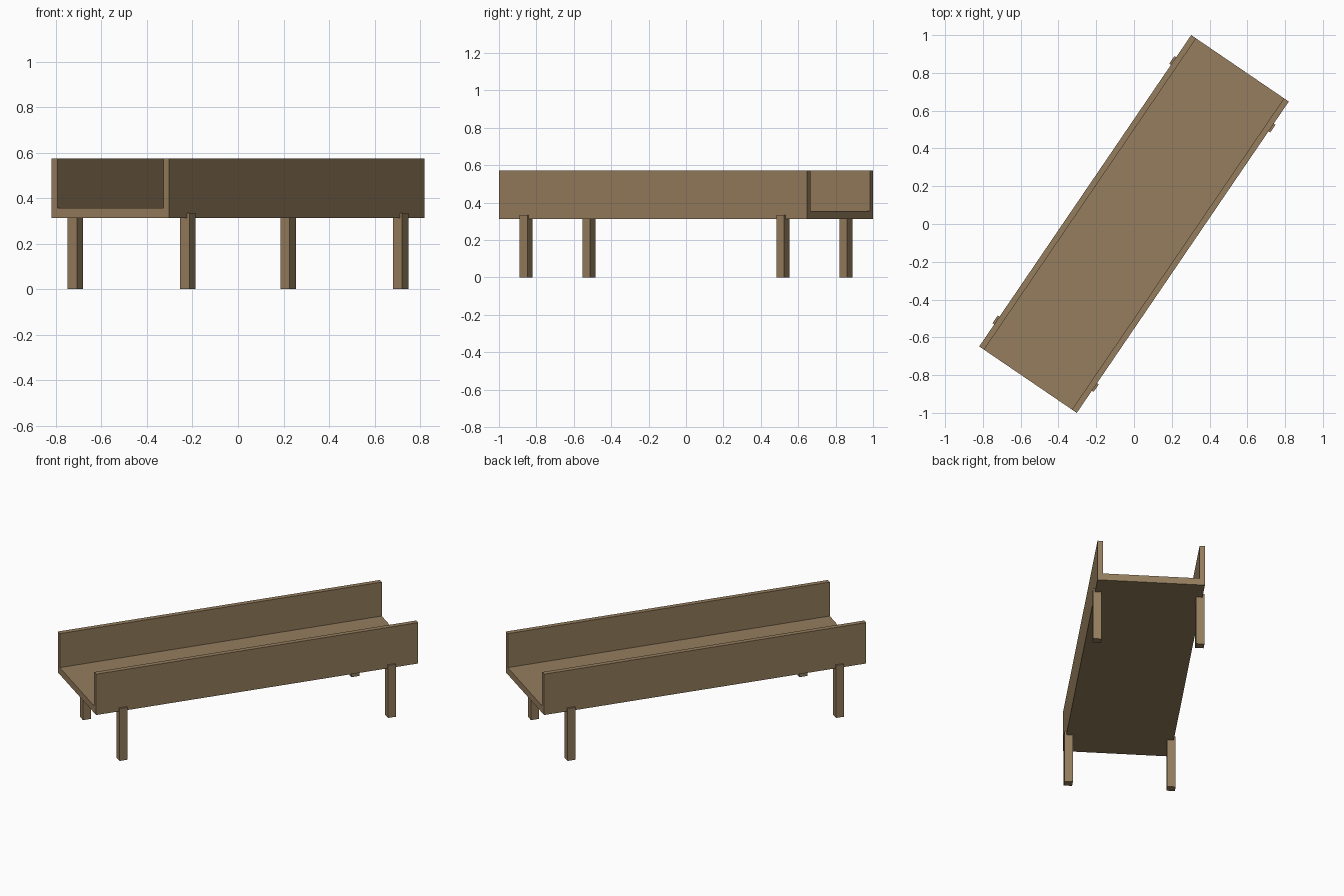
import bpy, bmesh, math
from mathutils import Matrix

if "Cube" in bpy.data.objects:
    bpy.data.objects.remove(bpy.data.objects["Cube"])

TURN = Matrix.Rotation(math.radians(55.75), 4, 'Z')   # whole bench is turned in plan
LENGTH, WIDTH, BOARD = 1.994, 0.625, 0.031
Z_BOTTOM, Z_SEAT, Z_TOP = 0.312, 0.356, 0.573
LEG, LEG_TOP = 0.049, 0.335

wood = bpy.data.materials.new("wood")
wood.diffuse_color = (0.30, 0.205, 0.11, 1)
wood.use_nodes = True
wood.node_tree.nodes["Principled BSDF"].inputs["Base Color"].default_value = wood.diffuse_color


def finish(name, bm):
    bmesh.ops.recalc_face_normals(bm, faces=bm.faces)
    mesh = bpy.data.meshes.new(name)
    bm.to_mesh(mesh)
    bm.free()
    mesh.materials.append(wood)
    obj = bpy.data.objects.new(name, mesh)
    obj.matrix_world = TURN @ obj.matrix_world
    bpy.context.collection.objects.link(obj)
    return obj


# Seat board with two side boards: one U profile pushed along the length
h, i = WIDTH / 2, WIDTH / 2 - BOARD
profile = [(-h, Z_BOTTOM), (h, Z_BOTTOM), (h, Z_TOP), (i, Z_TOP),
           (i, Z_SEAT), (-i, Z_SEAT), (-i, Z_TOP), (-h, Z_TOP)]
bm = bmesh.new()
end = bm.faces.new([bm.verts.new((-LENGTH / 2, y, z)) for y, z in profile])
out = bmesh.ops.extrude_face_region(bm, geom=[end], use_keep_orig=True)
moved = [g for g in out["geom"] if isinstance(g, bmesh.types.BMVert)]
bmesh.ops.translate(bm, verts=moved, vec=(LENGTH, 0, 0))
finish("seat_trough", bm)

# Four square legs, standing slightly proud of the side boards
for sx, end_name in ((-1, "front"), (1, "back")):
    for sy, side_name in ((-1, "right"), (1, "left")):
        bm = bmesh.new()
        place = (Matrix.Translation((sx * 0.831, sy * 0.299, LEG_TOP / 2))
                 @ Matrix.Diagonal((LEG, LEG, LEG_TOP, 1)))
        bmesh.ops.create_cube(bm, size=1, matrix=place)
        finish(f"{end_name}_{side_name}_leg", bm)
